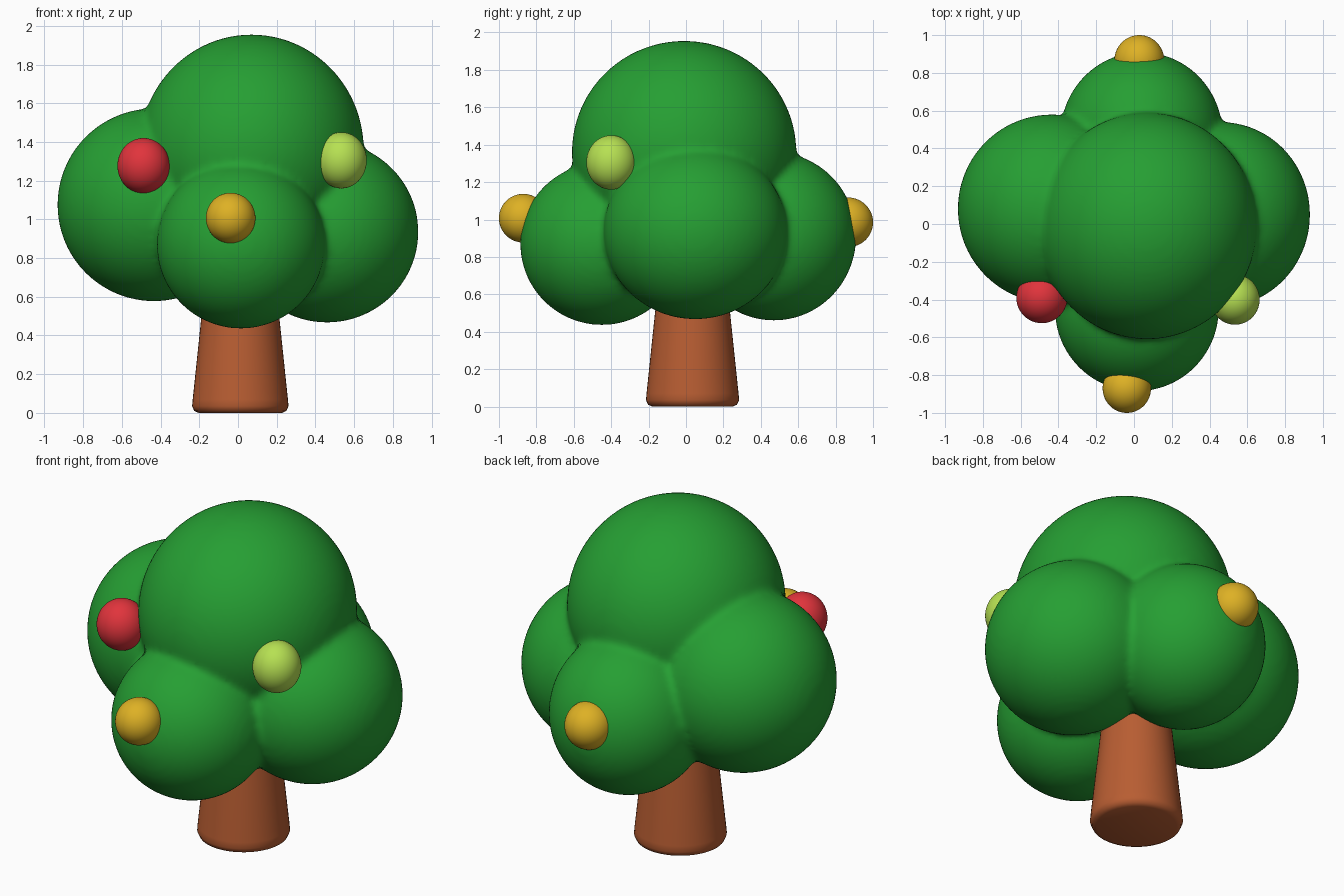
import bpy, bmesh, math
from mathutils import Matrix, Vector

if "Cube" in bpy.data.objects:
    bpy.data.objects.remove(bpy.data.objects["Cube"])


def material(name, rgb):
    m = bpy.data.materials.new(name)
    m.diffuse_color = (*rgb, 1)
    m.use_nodes = True
    m.node_tree.nodes["Principled BSDF"].inputs["Base Color"].default_value = m.diffuse_color
    return m


green = material("leaf green", (0.019, 0.345, 0.033))
brown = material("bark brown", (0.48, 0.11, 0.032))
red = material("red", (0.75, 0.034, 0.045))
lime = material("lime", (0.47, 0.75, 0.085))
yellow = material("golden yellow", (0.73, 0.44, 0.018))


def finish(name, bm, mat):
    me = bpy.data.meshes.new(name)
    bm.to_mesh(me)
    bm.free()
    me.materials.append(mat)
    me.polygons.foreach_set("use_smooth", [True] * len(me.polygons))
    ob = bpy.data.objects.new(name, me)
    bpy.context.collection.objects.link(ob)
    return ob


def add_ball(bm, centre, radii):
    mat = Matrix.Translation(Vector(centre)) @ Matrix.Diagonal((*radii, 1))
    bmesh.ops.create_icosphere(bm, subdivisions=5, radius=1, matrix=mat)


# Foliage: five overlapping balls fused into one skin with soft creases
bm = bmesh.new()
for centre, radii in [
    ((0.07, -0.01, 1.36), (0.58, 0.60, 0.595)),    # crown
    ((-0.435, 0.08, 1.075), (0.498, 0.50, 0.498)),  # left
    ((0.46, 0.05, 0.935), (0.472, 0.49, 0.468)),    # right
    ((0.015, -0.45, 0.87), (0.434, 0.436, 0.434)),  # front
    ((0.04, 0.47, 0.91), (0.43, 0.44, 0.45)),       # back
]:
    add_ball(bm, centre, radii)
foliage = finish("foliage", bm, green)
rm = foliage.modifiers.new("fuse", 'REMESH')
rm.mode = 'VOXEL'
rm.voxel_size = 0.02
rm.use_smooth_shade = True
sm = foliage.modifiers.new("soften", 'SMOOTH')
sm.factor = 0.5
sm.iterations = 6

# Trunk: tapered, rounded at the foot, running up inside the foliage
profile = [(0.215, 0.0), (0.238, 0.01), (0.249, 0.035), (0.246, 0.07),
           (0.203, 0.48), (0.17, 0.8)]
bm = bmesh.new()
n = 48
rings = []
for r, z in profile:
    rings.append([bm.verts.new((0.012 + r * math.cos(2 * math.pi * i / n),
                                0.035 + r * math.sin(2 * math.pi * i / n), z))
                  for i in range(n)])
for a, b in zip(rings, rings[1:]):
    for i in range(n):
        j = (i + 1) % n
        bm.faces.new((a[i], a[j], b[j], b[i]))
bm.faces.new(rings[0][::-1])
bm.faces.new(rings[-1])
trunk = finish("trunk", bm, brown)
bpy.context.view_layer.objects.active = trunk
trunk.select_set(True)
bpy.ops.object.shade_smooth_by_angle(angle=math.radians(50))

# Fruits: small balls half sunk in the foliage
for name, centre, radii, mat in [
    ("red_fruit", (-0.488, -0.39, 1.277), (0.135, 0.135, 0.143), red),
    ("lime_fruit", (0.535, -0.40, 1.305), (0.13, 0.133, 0.145), lime),
    ("front_yellow_fruit", (-0.038, -0.87, 1.007), (0.128, 0.13, 0.13), yellow),
    ("back_yellow_fruit", (0.028, 0.865, 0.985), (0.132, 0.135, 0.133), yellow),
]:
    bm = bmesh.new()
    add_ball(bm, centre, radii)
    finish(name, bm, mat)
